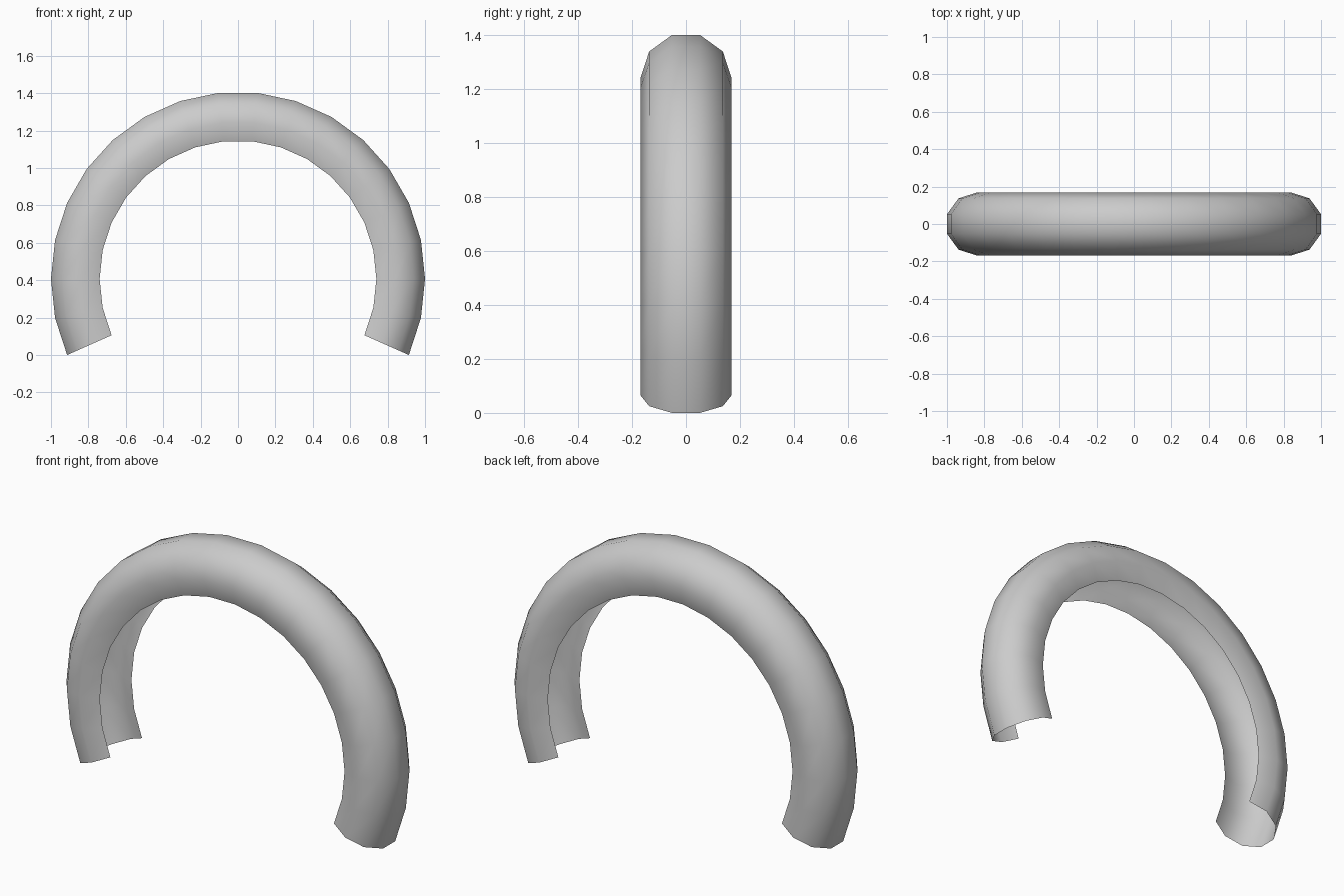
import bpy, bmesh
from math import sin, cos, radians

if "Cube" in bpy.data.objects:
    bpy.data.objects.remove(bpy.data.objects["Cube"])

TUBE_R = 0.169                              # decagonal tube radius
RING_R = 1.0 - TUBE_R * cos(radians(18))    # arch centreline radius
CENTRE_Z = sin(radians(24))                 # arch centre height
STEP, SEGMENTS = 12, 19

# Open tube section: decagon with its three inner faces left out
section = [(TUBE_R * sin(radians(a)), RING_R + TUBE_R * cos(radians(a)))
           for a in range(-126, 127, 36)]

# Sweep the section along the arch
bm = bmesh.new()
rings = []
for i in range(SEGMENTS + 1):
    t = radians(-24 + STEP * i)
    rings.append([bm.verts.new((r * cos(t), y, CENTRE_Z + r * sin(t))) for y, r in section])
for a, b in zip(rings, rings[1:]):
    for j in range(len(section) - 1):
        f = bm.faces.new((a[j], b[j], b[j + 1], a[j + 1]))
        f.smooth = True

# Make the normals face out of the tube
bm.normal_update()
top = max(bm.faces, key=lambda f: f.calc_center_median().z)
if top.normal.z < 0:
    bmesh.ops.reverse_faces(bm, faces=bm.faces[:])

mesh = bpy.data.meshes.new("arch_shell")
bm.to_mesh(mesh)
bm.free()
arch = bpy.data.objects.new("arch_shell", mesh)
bpy.context.collection.objects.link(arch)
